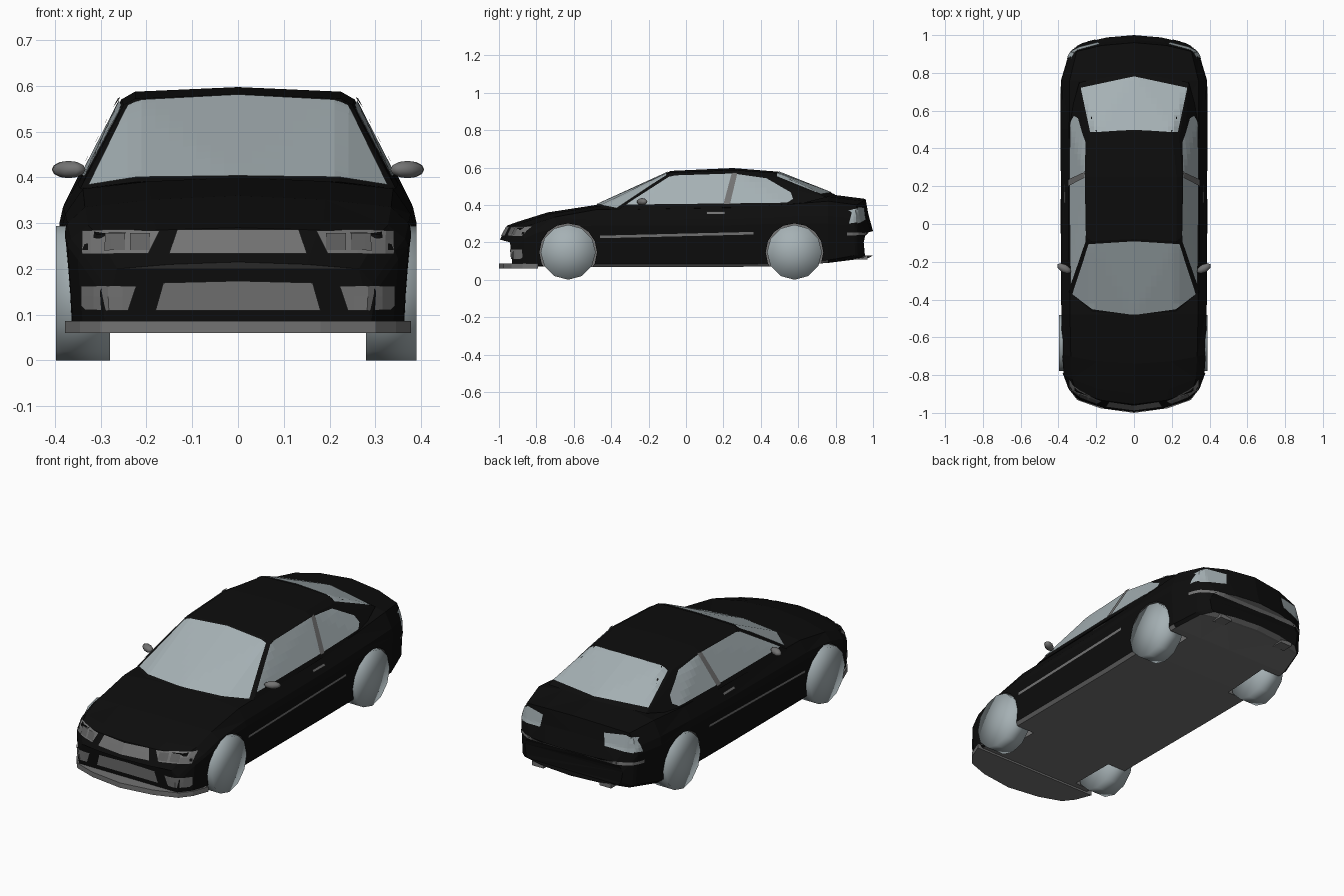
import bpy, bmesh, math
from mathutils import Vector, Matrix
from mathutils.bvhtree import BVHTree

cube = bpy.data.objects.get("Cube")
if cube:
    bpy.data.objects.remove(cube, do_unlink=True)


def material(name, rgb):
    m = bpy.data.materials.new(name)
    m.use_nodes = True
    m.diffuse_color = (*rgb, 1)
    m.node_tree.nodes["Principled BSDF"].inputs["Base Color"].default_value = (*rgb, 1)
    return m


BLACK = material("black_paint", (0.004, 0.004, 0.004))
GREY = material("grey_trim", (0.17, 0.17, 0.17))
LAMP = material("lamp_grey", (0.12, 0.12, 0.12))
PALE = material("pale_glass", (0.38, 0.44, 0.46))


def finish(name, bm, mats, smooth=False):
    mesh = bpy.data.meshes.new(name)
    for f in bm.faces:
        f.smooth = smooth
    bm.to_mesh(mesh)
    for m in mats:
        mesh.materials.append(m)
    ob = bpy.data.objects.new(name, mesh)
    bpy.context.collection.objects.link(ob)
    return ob


# Lower body: lofted cross-sections
# y, bow of the section, half width, bottom, widest, shoulder, crown heights
STATIONS = [
    (-0.995, 0.07, 0.30, 0.07, 0.15, 0.20, 0.215),
    (-0.955, 0.09, 0.35, 0.07, 0.22, 0.275, 0.29),
    (-0.90, 0.10, 0.372, 0.07, 0.25, 0.295, 0.31),
    (-0.74, 0.05, 0.38, 0.07, 0.28, 0.335, 0.36),
    (-0.48, 0.0, 0.385, 0.068, 0.29, 0.375, 0.40),
    (0.20, 0.0, 0.387, 0.068, 0.29, 0.39, 0.40),
    (0.50, 0.0, 0.39, 0.072, 0.30, 0.40, 0.415),
    (0.76, 0.0, 0.387, 0.09, 0.30, 0.42, 0.458),
    (0.96, -0.06, 0.345, 0.115, 0.29, 0.40, 0.432),
    (0.975, -0.06, 0.335, 0.115, 0.27, 0.32, 0.35),
    (1.0, -0.05, 0.29, 0.13, 0.20, 0.25, 0.26),
]


def section(y, bow, w, zb, zm, zs, zt):
    half = [(0, zb), (0.5, zb), (0.93, zb), (0.97, zb + 0.015), (1, zm),
            (0.98, zm + 0.35 * (zs - zm)), (0.88, zs),
            (0.5, zs + 0.65 * (zt - zs)), (0, zt)]
    full = half + [(-a, z) for a, z in half[-2:0:-1]]
    return [(a * w, y + bow * a * a, z) for a, z in full]


body = bmesh.new()
rings = [[body.verts.new(p) for p in section(*s)] for s in STATIONS]
for r, q in zip(rings, rings[1:]):
    for i in range(len(r)):
        j = (i + 1) % len(r)
        body.faces.new((r[i], r[j], q[j], q[i]))
for r in (rings[0], rings[-1]):
    body.faces.new(r)
bmesh.ops.triangulate(body, faces=body.faces[:])
bmesh.ops.recalc_face_normals(body, faces=body.faces[:])
for f in body.faces:
    f.material_index = int(f.normal.z < -0.7)
body_tree = BVHTree.FromBMesh(body)
body_ob = finish("body", body, [BLACK, GREY])

# Cabin: hull of belt line and roof points
CABIN = [
    (0, -0.49, 0.395), (0.22, -0.465, 0.39), (0.345, -0.36, 0.375),
    (0.35, 0.2, 0.385), (0.345, 0.55, 0.39), (0.29, 0.75, 0.44), (0, 0.80, 0.455),
    (0, -0.08, 0.582), (0.225, -0.09, 0.572), (0.25, -0.07, 0.558),
    (0, 0.25, 0.597), (0.225, 0.25, 0.587), (0.255, 0.25, 0.57),
    (0, 0.49, 0.578), (0.2, 0.49, 0.57), (0.24, 0.46, 0.55),
]
cabin = bmesh.new()
for x, y, z in CABIN:
    for s in ((1, -1) if x else (1,)):
        cabin.verts.new((s * x, y, z))
hull = bmesh.ops.convex_hull(cabin, input=cabin.verts[:])
bmesh.ops.delete(cabin, geom=[v for v in cabin.verts if not v.link_faces], context='VERTS')
bmesh.ops.recalc_face_normals(cabin, faces=cabin.faces[:])
cabin_tree = BVHTree.FromBMesh(cabin)
finish("cabin", cabin, [BLACK])

# Plates: flat outlines laid onto the shell, mirrored left and right
RAYS = {
    "front": (lambda u, v, s: (s * u, -2, v), lambda s: (0, 1, 0)),
    "back": (lambda u, v, s: (s * u, 2, v), lambda s: (0, -1, 0)),
    "top": (lambda u, v, s: (s * u, v, 2), lambda s: (0, 0, -1)),
    "side": (lambda u, v, s: (s * 2, u, v), lambda s: (-s, 0, 0)),
}


def plate(name, view, outline, mat, lift=0.004, step=0.03):
    out = bmesh.new()
    origin, direction = RAYS[view]
    for s in (1, -1):
        bm = bmesh.new()
        bm.faces.new([bm.verts.new((u, v, 0)) for u, v in outline])
        for axis in (0, 1):
            lo = min(p[axis] for p in outline)
            hi = max(p[axis] for p in outline)
            for k in range(1, math.ceil((hi - lo) / step)):
                co, no = Vector(), Vector()
                co[axis], no[axis] = lo + k * step, 1
                bmesh.ops.bisect_plane(bm, geom=bm.verts[:] + bm.edges[:] + bm.faces[:],
                                       plane_co=co, plane_no=no)
        d = Vector(direction(s))
        placed = {}
        for v in bm.verts:
            start = Vector(origin(v.co.x, v.co.y, s))
            hits = [h for h in (t.ray_cast(start, d) for t in (body_tree, cabin_tree)) if h[0]]
            if hits:
                p, n = min(hits, key=lambda h: h[3])[:2]
                n = n if n.dot(d) < 0 else -n
                placed[v] = out.verts.new(p + n * lift)
        for f in bm.faces:
            if all(v in placed for v in f.verts):
                g = out.faces.new([placed[v] for v in f.verts])
                g.normal_update()
                if g.normal.dot(d) > 0:
                    g.normal_flip()
        bm.free()
    finish(name, out, [mat])


def box(u0, u1, v0, v1):
    return [(u0, v0), (u1, v0), (u1, v1), (u0, v1)]


# Glass
plate("windscreen", "top", [(0, -0.48), (0.22, -0.45), (0.325, -0.37), (0.238, -0.105), (0, -0.09)], PALE)
plate("rear_window", "top", [(0, 0.78), (0.28, 0.72), (0.23, 0.485), (0, 0.497)], PALE)
plate("side_windows", "side", [(-0.32, 0.40), (-0.09, 0.548), (-0.06, 0.556), (0.25, 0.566),
                               (0.43, 0.54), (0.56, 0.465), (0.572, 0.43), (0.54, 0.41)], PALE)
plate("door_pillars", "side", [(0.2, 0.40), (0.235, 0.40), (0.275, 0.568), (0.245, 0.568)], GREY, 0.008)

# Side trim
plate("side_strips", "side", [(-0.46, 0.222), (0.36, 0.242), (0.36, 0.256), (-0.46, 0.236)], GREY)
plate("door_handles", "side", box(0.11, 0.21, 0.348, 0.36), GREY, 0.007)

# Nose
plate("upper_grille", "front", [(0, 0.232), (0.15, 0.232), (0.132, 0.284), (0, 0.284)], GREY)
plate("lower_grille", "front", [(0, 0.11), (0.18, 0.11), (0.163, 0.17), (0, 0.174)], GREY)
plate("headlights", "front", [(0.195, 0.232), (0.338, 0.232), (0.338, 0.282), (0.17, 0.282)], GREY)
plate("inner_lamps", "front", box(0.19, 0.234, 0.238, 0.275), LAMP, 0.007)
plate("outer_lamps", "front", box(0.245, 0.288, 0.238, 0.275), LAMP, 0.007)
plate("fog_lights", "front", [(0.24, 0.11), (0.33, 0.11), (0.34, 0.12), (0.34, 0.163), (0.222, 0.163)], GREY)

# Tail
plate("tail_lights_back", "back", [(0.19, 0.32), (0.33, 0.30), (0.33, 0.37), (0.29, 0.39), (0.18, 0.385)], PALE, step=0.012)
plate("tail_lights_side", "side", [(0.87, 0.30), (0.94, 0.31), (0.94, 0.385), (0.89, 0.375)], PALE, step=0.012)
plate("bumper_strip_back", "back", box(0, 0.30, 0.238, 0.253), GREY)
plate("bumper_strip_side", "side", box(0.86, 0.965, 0.238, 0.253), GREY)

# Front lip: plan outline extruded upward
lip = bmesh.new()
plan = [(0, -1), (0.18, -0.975), (0.30, -0.932), (0.345, -0.875), (0.378, -0.79)]
loop = plan + [(-x, y) for x, y in plan[:0:-1]]
base = lip.faces.new([lip.verts.new((x, y, 0.06)) for x, y in loop])
up = bmesh.ops.extrude_face_region(lip, geom=[base])["geom"]
bmesh.ops.translate(lip, vec=(0, 0, 0.026), verts=[v for v in up if isinstance(v, bmesh.types.BMVert)])
bmesh.ops.recalc_face_normals(lip, faces=lip.faces[:])
finish("front_lip", lip, [GREY])


# Wheels and their arches
def disc(bm, x0, x1, y, r, sides):
    mat = Matrix.Translation(((x0 + x1) / 2, y, 0.147)) @ Matrix.Rotation(math.pi / 2, 4, 'Y')
    bmesh.ops.create_cone(bm, cap_ends=True, cap_tris=True, segments=sides, radius1=r,
                          radius2=r, depth=abs(x1 - x0), matrix=mat)


arches = bmesh.new()
for end, y in (("front", -0.63), ("rear", 0.58)):
    for side, s in (("left", 1), ("right", -1)):
        outer = 0.398 if (end, side) == ("front", "right") else 0.39
        wheel = bmesh.new()
        disc(wheel, s * 0.28, s * outer, y, 0.147, 12)
        finish(f"{end}_{side}_wheel", wheel, [PALE], smooth=True)
        disc(arches, s * 0.25, s * 0.5, y, 0.154, 16)
for f in arches.faces:
    f.material_index = 1
cutter = finish("arch_cutter", arches, [BLACK, GREY])
cutter.hide_render = True
cut = body_ob.modifiers.new("arches", 'BOOLEAN')
cut.operation, cut.solver, cut.object = 'DIFFERENCE', 'EXACT', cutter
bpy.context.view_layer.objects.active = body_ob
bpy.ops.object.modifier_apply(modifier=cut.name)
bpy.data.objects.remove(cutter, do_unlink=True)

# Door mirrors and exhausts
for side, s in (("left", 1), ("right", -1)):
    mirror = bmesh.new()
    place = (Matrix.Translation((s * 0.37, -0.235, 0.417)) @ Matrix.Rotation(s * 0.5, 4, 'Z')
             @ Matrix.Diagonal((0.042, 0.022, 0.019, 1)))
    bmesh.ops.create_uvsphere(mirror, u_segments=8, v_segments=6, radius=1, matrix=place)
    finish(f"{side}_mirror", mirror, [GREY], smooth=True)
    pipe = bmesh.new()
    place = Matrix.Translation((s * 0.2, 0.94, 0.118)) @ Matrix.Diagonal((0.07, 0.06, 0.022, 1))
    bmesh.ops.create_cube(pipe, size=1, matrix=place)
    finish(f"{side}_exhaust", pipe, [GREY])
